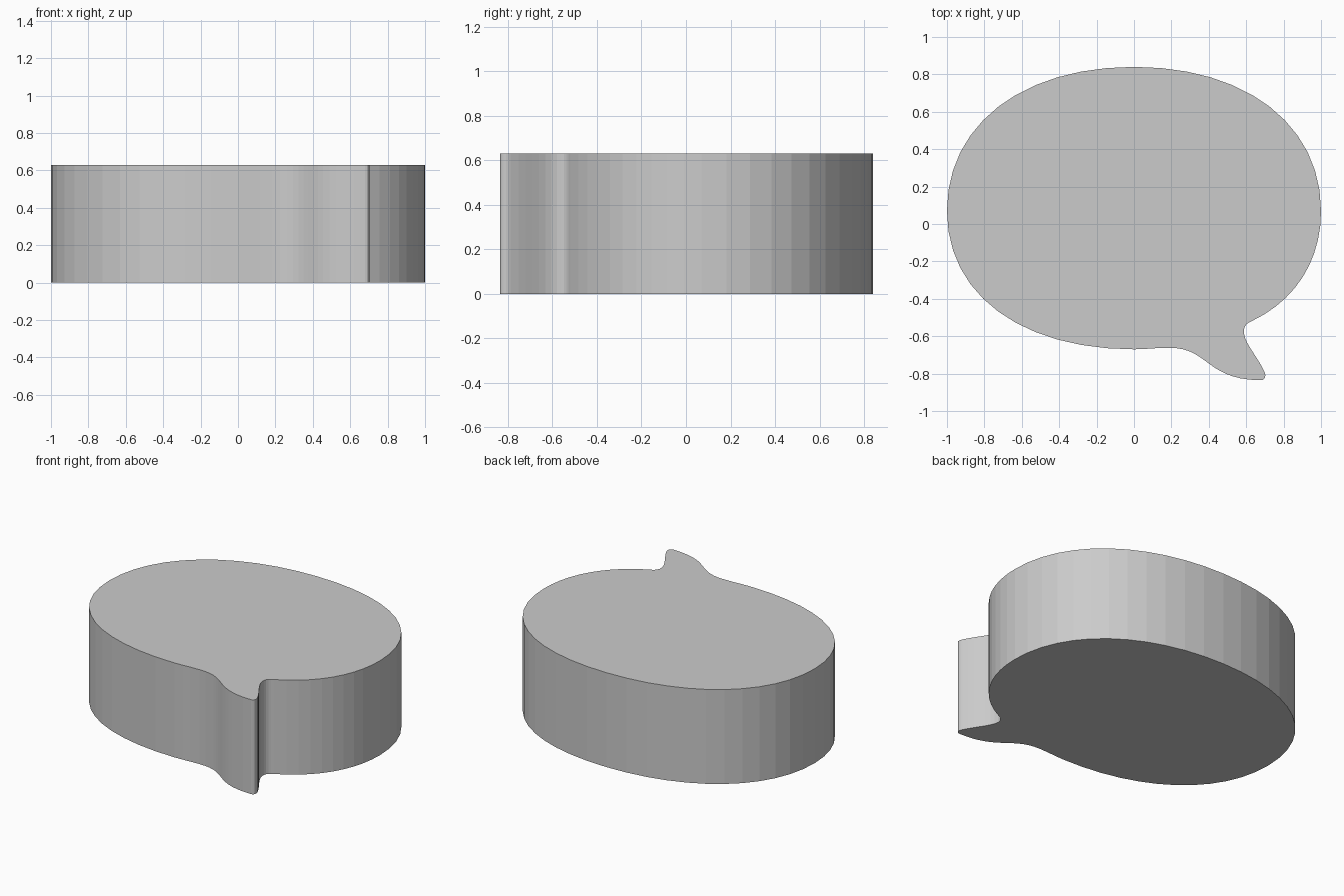
import bpy, bmesh
from mathutils import Vector
from mathutils.geometry import interpolate_bezier

if "Cube" in bpy.data.objects:
    bpy.data.objects.remove(bpy.data.objects["Cube"])

HEIGHT = 0.63

# Outline as bezier segments: (handle out, handle in, end point, steps)
start = (0.0, 0.84)
segments = [
    # rounded body: upper left, lower left
    ((-0.60, 0.84), (-1.0, 0.53), (-1.0, 0.07), 12),
    ((-1.0, -0.38), (-0.60, -0.67), (0.0, -0.67), 12),
    # flare into the tail and its lower edge
    ((0.06, -0.67), (0.11, -0.662), (0.18, -0.662), 3),
    ((0.40, -0.655), (0.38, -0.835), (0.68, -0.835), 14),
    # rounded tail tip
    ((0.70, -0.835), (0.71, -0.81), (0.695, -0.785), 6),
    # inner edge of the tail and notch
    ((0.66, -0.71), (0.59, -0.635), (0.587, -0.58), 7),
    ((0.585, -0.55), (0.60, -0.53), (0.63, -0.519), 5),
    # rounded body: lower right, upper right
    ((0.86, -0.41), (1.0, -0.20), (1.0, 0.07), 10),
    ((1.0, 0.53), (0.60, 0.84), (0.0, 0.84), 12),
]

points = []
p = Vector(start)
for h1, h2, end, steps in segments:
    points += interpolate_bezier(p, Vector(h1), Vector(h2), Vector(end), steps + 1)[:-1]
    p = Vector(end)

# Extrude the outline into a solid slab
bm = bmesh.new()
base = bm.faces.new([bm.verts.new((q[0], q[1], 0)) for q in points])
top = bmesh.ops.extrude_face_region(bm, geom=[base], use_keep_orig=True)
verts = [v for v in top["geom"] if isinstance(v, bmesh.types.BMVert)]
bmesh.ops.translate(bm, verts=verts, vec=(0, 0, HEIGHT))
bmesh.ops.recalc_face_normals(bm, faces=bm.faces)

mesh = bpy.data.meshes.new("speech_bubble")
bm.to_mesh(mesh)
bm.free()
bubble = bpy.data.objects.new("speech_bubble", mesh)
bpy.context.collection.objects.link(bubble)
